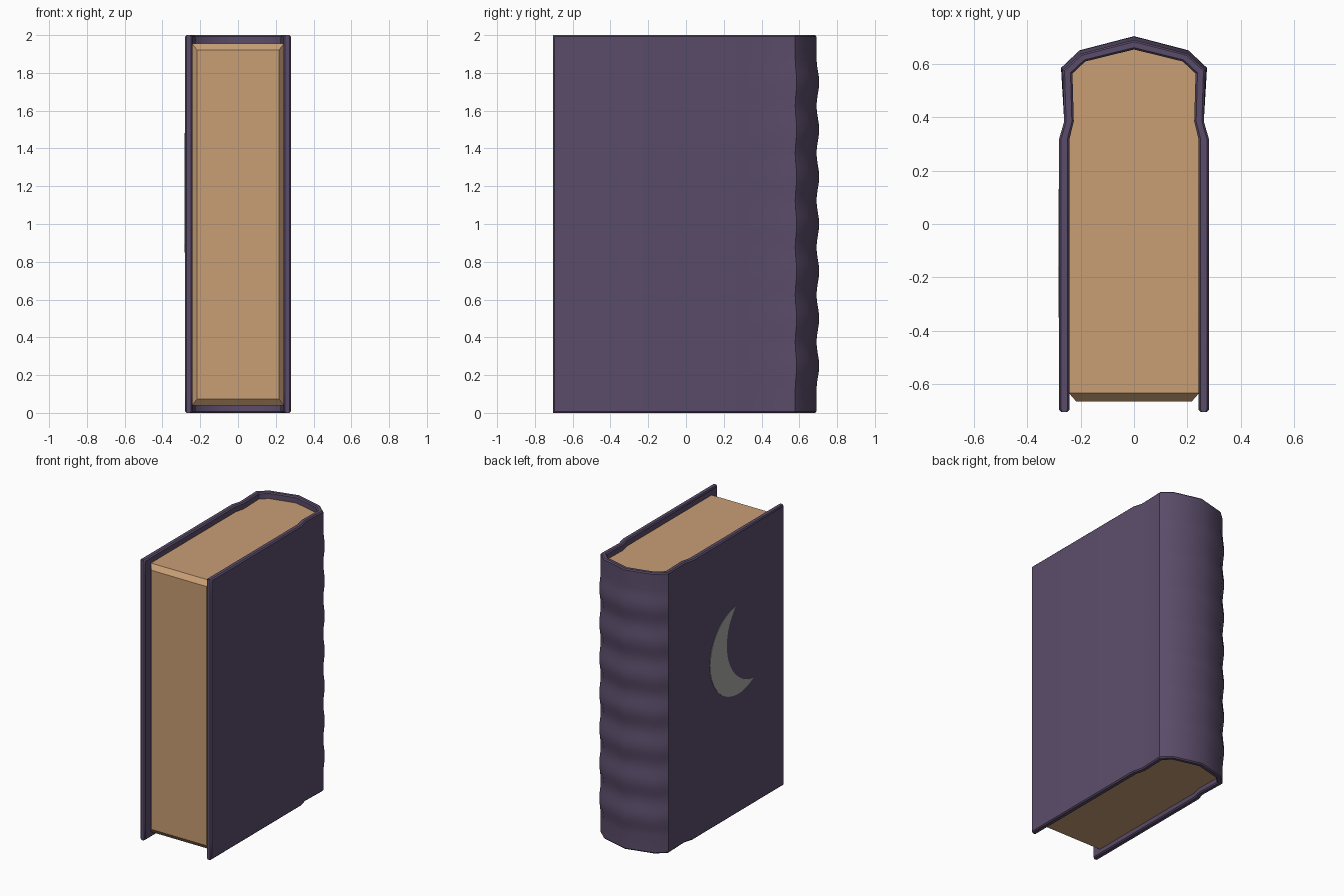
import bpy, bmesh, math

if "Cube" in bpy.data.objects:
    bpy.data.objects.remove(bpy.data.objects["Cube"])


def material(name, rgb):
    m = bpy.data.materials.new(name)
    m.diffuse_color = (*rgb, 1)
    m.use_nodes = True
    m.node_tree.nodes["Principled BSDF"].inputs["Base Color"].default_value = m.diffuse_color
    return m


def make(name, verts, faces, mat, angle=None):
    me = bpy.data.meshes.new(name)
    me.from_pydata(verts, [], faces)
    bm = bmesh.new()
    bm.from_mesh(me)
    bmesh.ops.recalc_face_normals(bm, faces=bm.faces)
    bm.to_mesh(me)
    bm.free()
    me.materials.append(mat)
    ob = bpy.data.objects.new(name, me)
    bpy.context.collection.objects.link(ob)
    if angle:
        bpy.ops.object.select_all(action='DESELECT')
        bpy.context.view_layer.objects.active = ob
        ob.select_set(True)
        bpy.ops.object.shade_smooth_by_angle(angle=math.radians(angle))
    return ob


purple = material("cover purple", (0.104, 0.073, 0.144))
tan = material("page tan", (0.578, 0.342, 0.178))
grey = material("moon grey", (0.40, 0.40, 0.39))

# half cross-sections, fore-edge to spine centre
OUTER = [(.273, -.705), (.281, -.697), (.281, .32), (.262, .385),
         (.268, .578), (.2, .639), (0, .691)]
INNER = [(.250, -.705), (.242, -.697), (.242, .32), (.226, .385),
         (.231, .565), (.183, .61), (0, .655)]
BUMP = {4: (.006, .008), 5: (.004, .013), 6: (0, .014)}


def mirror(half):
    return half + [(-x, y) for x, y in half[-2::-1]]


def lerp(a, b, t):
    return [(p[0] + (q[0] - p[0]) * t, p[1] + (q[1] - p[1]) * t) for p, q in zip(a, b)]


# cover: cross-section lofted up z, with seven rounded bands on the spine
levels = [0, .008] + [.125 + i * .03125 for i in range(57)] + [1.992, 2]
verts, faces = [], []
for z in levels:
    b = 0.5 * (1 - math.cos(math.tau * (z - .125) / .25)) if .125 <= z <= 1.875 else 0
    o = [(x + b * BUMP.get(i, (0, 0))[0], y + b * BUMP.get(i, (0, 0))[1])
         for i, (x, y) in enumerate(OUTER)]
    n = INNER
    if z in (0, 2):  # chamfered rim
        o, n = lerp(OUTER, INNER, .2), lerp(INNER, OUTER, .2)
    ring = mirror(o) + mirror(n)[::-1]
    verts += [(x, y, z) for x, y in ring]
N = len(ring)
for k in range(len(levels) - 1):
    for i in range(N):
        j = (i + 1) % N
        faces.append((k * N + i, k * N + j, (k + 1) * N + j, (k + 1) * N + i))
for base in (0, (len(levels) - 1) * N):
    for i in range(N // 2 - 1):
        faces.append((base + i, base + i + 1, base + N - 2 - i, base + N - 1 - i))
make("cover", verts, faces, purple, 35)

# page block with chamfered fore-edge
half = [(.244, -.635)] + [(x + .003 if x else 0, y + .003) for x, y in INNER[2:]]
ring = mirror(half)
n = len(ring)
verts = [(x, y, z) for z in (.038, 1.955) for x, y in ring]
verts += [(x, -.666, z) for z in (.074, 1.922) for x in (.217, -.217)]
f = 2 * n
faces = [tuple(range(n)), tuple(range(n, 2 * n))]
faces += [(i, i + 1, n + i + 1, n + i) for i in range(n - 1)]
faces += [(f, f + 1, f + 3, f + 2), (0, n - 1, f + 1, f), (n, 2 * n - 1, f + 3, f + 2),
          (0, f, f + 2, n), (n - 1, f + 1, f + 3, 2 * n - 1)]
make("pages", verts, faces, tan)


# crescent moon plate on the front cover: quads between two arcs
def arc(c, r, p, q, steps):
    a0 = math.atan2(p[1] - c[1], p[0] - c[0])
    a1 = math.atan2(q[1] - c[1], q[0] - c[0])
    if a1 > a0:
        a1 -= math.tau
    return [(c[0] + r * math.cos(a0 + (a1 - a0) * i / steps),
             c[1] + r * math.sin(a0 + (a1 - a0) * i / steps)) for i in range(steps + 1)]


S = 32
top_tip, low_tip = (-.158, 1.482), (-.3475, .902)
big = arc((-.185, 1.167), .317, top_tip, low_tip, S)
small = arc((-.397, 1.239), .341, top_tip, low_tip, S)
verts = [(x, y, z) for x in (-.2800, -.2835) for row in (big, small) for y, z in row]
M = S + 1
faces = []
for i in range(S):
    for s in (0, 2 * M):
        faces.append((s + i, s + i + 1, s + M + i + 1, s + M + i))
    for s in (0, M):
        faces.append((s + i, s + i + 1, s + 2 * M + i + 1, s + 2 * M + i))
for i in (0, S):
    faces.append((i, M + i, 3 * M + i, 2 * M + i))
make("moon_emblem", verts, faces, grey)
